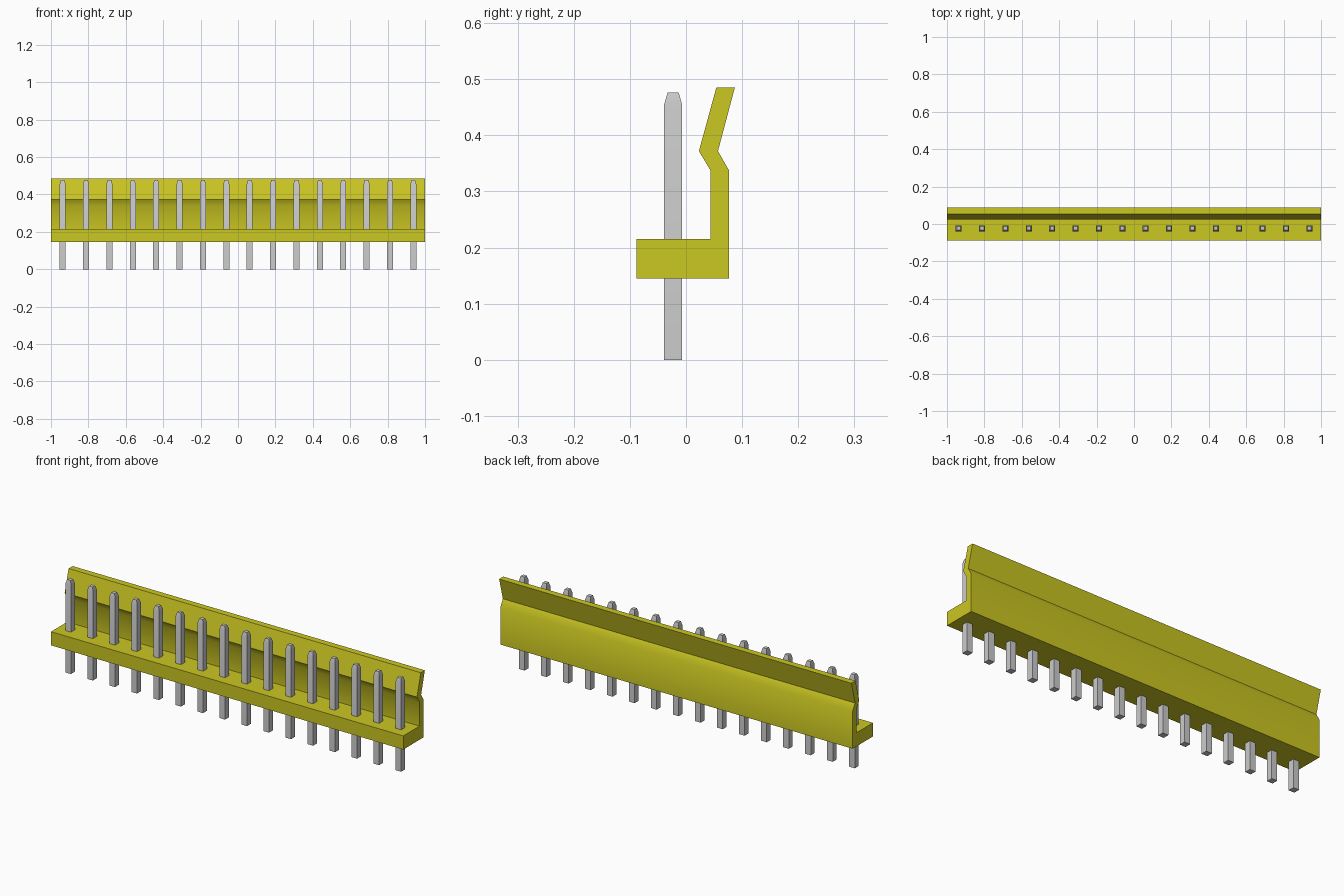
import bpy, bmesh, math

PINS, PITCH = 16, 0.125
PIN_Y, PIN_HALF, TIP_HALF = -0.023, 0.016, 0.010
SHOULDER_Z, PIN_TOP = 0.455, 0.476

cube = bpy.data.objects.get("Cube")
if cube:
    bpy.data.objects.remove(cube, do_unlink=True)


def material(name, colour):
    mat = bpy.data.materials.new(name)
    mat.use_nodes = True
    mat.diffuse_color = colour
    mat.node_tree.nodes["Principled BSDF"].inputs["Base Color"].default_value = colour
    return mat


def finish(bm, name, mat):
    bmesh.ops.recalc_face_normals(bm, faces=bm.faces)
    mesh = bpy.data.meshes.new(name)
    bm.to_mesh(mesh)
    bm.free()
    mesh.materials.append(mat)
    obj = bpy.data.objects.new(name, mesh)
    bpy.context.collection.objects.link(obj)
    bpy.ops.object.select_all(action='DESELECT')
    obj.select_set(True)
    bpy.context.view_layer.objects.active = obj
    bpy.ops.object.shade_smooth_by_angle(angle=math.radians(35))
    return obj


yellow = material("yellow plastic", (0.60, 0.57, 0.016, 1))
silver = material("silver metal", (0.60, 0.60, 0.60, 1))

# Housing: base strip and bent latch wall as one extruded profile (y, z)
profile = [(-0.088, 0.145), (0.077, 0.145), (0.077, 0.337), (0.057, 0.372),
           (0.087, 0.485), (0.054, 0.485), (0.023, 0.372), (0.044, 0.337),
           (0.044, 0.215), (-0.088, 0.215)]
bm = bmesh.new()
end = bm.faces.new([bm.verts.new((-1, y, z)) for y, z in profile])
side = bmesh.ops.extrude_face_region(bm, geom=[end], use_keep_orig=True)["geom"]
bmesh.ops.translate(bm, vec=(2, 0, 0),
                    verts=[v for v in side if isinstance(v, bmesh.types.BMVert)])
finish(bm, "housing", yellow)

# Pins: square posts with a tapered tip, sharing one mesh
bm = bmesh.new()
rings = []
for half, z in ((PIN_HALF, 0), (PIN_HALF, SHOULDER_Z), (TIP_HALF, PIN_TOP)):
    rings.append([bm.verts.new((sx * half, sy * half, z))
                  for sx, sy in ((-1, -1), (1, -1), (1, 1), (-1, 1))])
bm.faces.new(rings[0])
bm.faces.new(rings[-1])
for low, high in zip(rings, rings[1:]):
    for i in range(4):
        j = (i + 1) % 4
        bm.faces.new((low[i], low[j], high[j], high[i]))
pin = finish(bm, "pin_01", silver)
for i in range(PINS):
    post = pin
    if i:
        post = bpy.data.objects.new(f"pin_{i + 1:02d}", pin.data)
        bpy.context.collection.objects.link(post)
    post.location = ((i - (PINS - 1) / 2) * PITCH, PIN_Y, 0)
